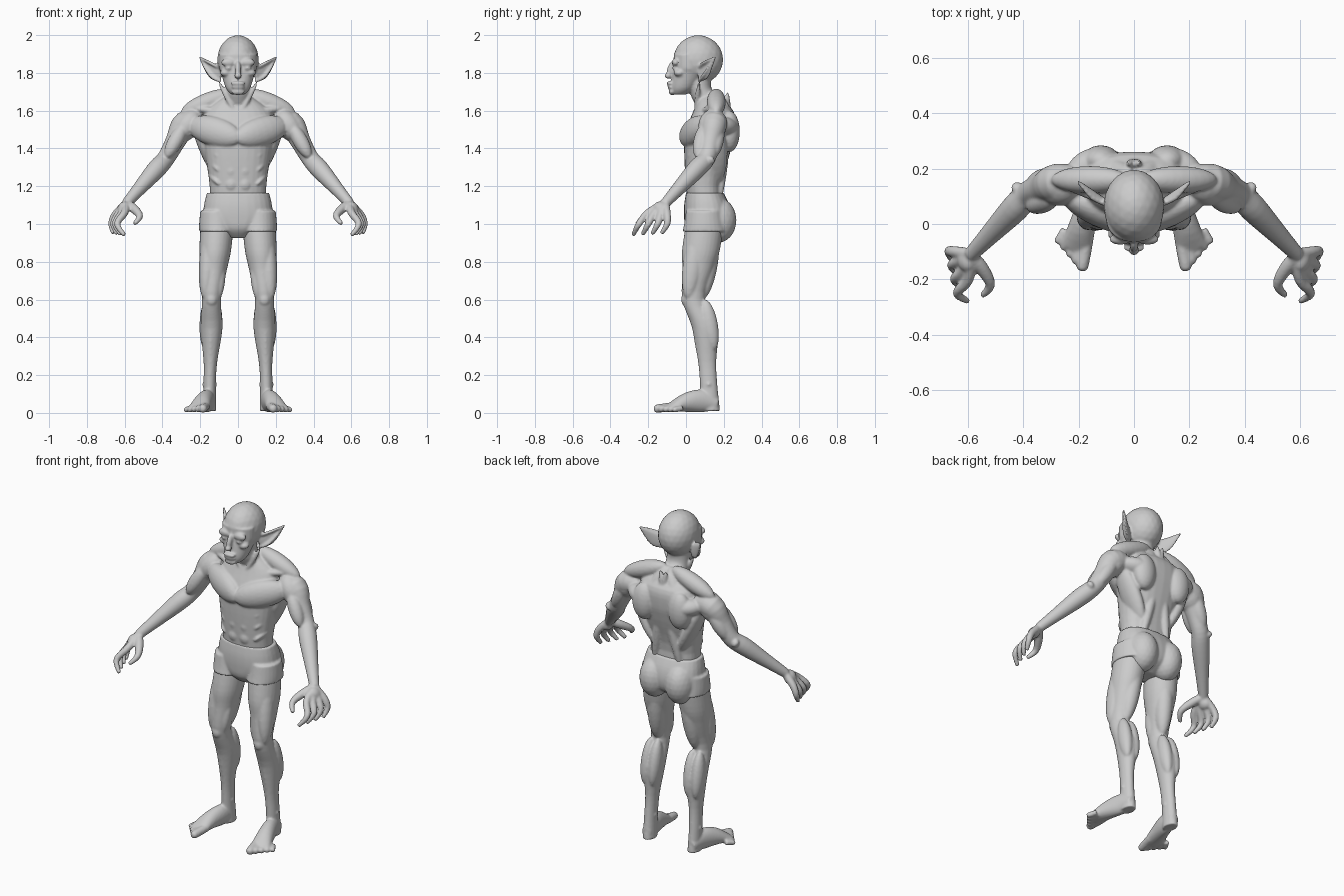
import bpy
import bmesh
from math import cos, sin, tau, copysign
from mathutils import Vector, Matrix

if "Cube" in bpy.data.objects:
    bpy.data.objects.remove(bpy.data.objects["Cube"])

X, Y, Z = (Vector(axis) for axis in Matrix.Identity(3))
SEGMENTS = 28


def material(name, value):
    mat = bpy.data.materials.new(name)
    mat.use_nodes = True
    colour = (value, value, value, 1)
    mat.diffuse_color = colour
    mat.node_tree.nodes["Principled BSDF"].inputs["Base Color"].default_value = colour
    return mat


def frame(direction, reference):
    """Axes whose third follows direction and whose second leans to reference."""
    along = direction.normalized()
    up = (reference - along * reference.dot(along)).normalized()
    return up.cross(along), up, along


def smooth_rows(rows, steps=4):
    """Run a smooth spline through rows of point, width and optional depth."""
    rows = [(*row[0], row[1], row[-1]) for row in rows]
    padded = [rows[0], *rows, rows[-1]]
    result = []
    for before, start, end, after in zip(padded, padded[1:], padded[2:], padded[3:]):
        for step in range(steps):
            t = step / steps
            result.append([b + t / 2 * (c - a + t * (2 * a - 5 * b + 4 * c - d + t * (3 * (b - c) + d - a)))
                           for a, b, c, d in zip(before, start, end, after)])
    return result + [rows[-1]]


def tube(bm, rows, both=True, level=False, reference=Y, power=1):
    """Loft ellipses along a path, mirrored when both is set."""
    rows = smooth_rows(rows)
    centres = [Vector(row[:3]) for row in rows]
    for side in (1, -1) if both else (1,):
        rings = []
        for i, (centre, row) in enumerate(zip(centres, rows)):
            tangent = centres[min(i + 1, len(rows) - 1)] - centres[max(i - 1, 0)]
            across, up, along = (X, Y, Z) if level else frame(tangent, reference)
            ring = []
            for k in range(SEGMENTS):
                angle = tau * k / SEGMENTS
                c, s = (copysign(abs(v) ** power, v) for v in (cos(angle), sin(angle)))
                point = centre + across * c * row[-2] + up * s * row[-1]
                point.x *= side
                ring.append(bm.verts.new(point))
            rings.append(ring)
        for low, high in zip(rings, rings[1:]):
            for k in range(SEGMENTS):
                n = (k + 1) % SEGMENTS
                bm.faces.new((low[k], low[n], high[n], high[k]))
        bm.faces.new(rings[0])
        bm.faces.new(rings[-1])


def stack(bm, rows, power):
    """Level loft on the centre line from height, half width, front and back."""
    tube(bm, [(Y * (front + back) / 2 + Z * height, width, (back - front) / 2)
              for height, width, front, back in rows], both=False, level=True, power=power)


def muscle(bm, start, end, width, depth=None, out=0, back=0, both=True):
    """Ellipsoid stretched from start to end, shifted outward and backward."""
    span = end - start
    axes = Matrix(frame(span, Y)).transposed().to_4x4()
    size = Matrix.Diagonal((width, depth or width, span.length / 2, 1))
    place = Matrix.Translation((start + end) / 2 + X * out + Y * back) @ axes @ size
    for side in (1, -1) if both else (1,):
        flip = Matrix.Diagonal((side, 1, 1, 1))
        bmesh.ops.create_icosphere(bm, subdivisions=3, radius=1, matrix=flip @ place)


def finish(bm, name, mat):
    """Fuse the overlapping volumes into one smooth skin."""
    bmesh.ops.recalc_face_normals(bm, faces=bm.faces)
    mesh = bpy.data.meshes.new(name)
    bm.to_mesh(mesh)
    bm.free()
    mesh.materials.append(mat)
    obj = bpy.data.objects.new(name, mesh)
    bpy.context.collection.objects.link(obj)
    fuse = obj.modifiers.new("fuse", 'REMESH')
    fuse.mode = 'VOXEL'
    fuse.voxel_size = .0065
    fuse.use_smooth_shade = True
    soften = obj.modifiers.new("soften", 'SMOOTH')
    soften.factor = .5
    soften.iterations = 4


# Landmarks on the left half of the body
shoulder = Vector((.28, .15, 1.53))
elbow = Vector((.38, .11, 1.35))
wrist = Vector((.59, -.11, 1.11))
hip = Vector((.11, .1, 1))
knee = Vector((.14, .04, .6))
calf = Vector((.14, .1, .45))
ankle = Vector((.15, .12, .15))
heel = Vector((.15, .13, .01))
chest = Vector((0, .02, 1.45))
collar = Vector((0, .05, 1.58))
nape = Vector((0, .15, 1.7))
scapula = Vector((.12, .23, 1.5))
waist = Vector((.12, .15, 1.2))
ear_root = Vector((.09, .07, 1.79))
ear_tip = Vector((.205, .155, 1.885))

clay = material("clay grey", .6)
body = bmesh.new()

# Torso and neck
stack(body, [(1, .15, .02, .22), (1.2, .15, 0, .19), (1.4, .18, -.01, .24), (1.5, .19, 0, .26),
             (1.6, .17, .04, .25), (1.68, .06, .07, .16)], power=.85)
tube(body, [(nape - Z * .1, .07), (nape - Y * .07, .066, .058), (nape + Z * .1 - Y * .08, .068)], both=False)

# Chest and belly muscles
muscle(body, chest, shoulder, width=.078, depth=.055, out=-.015, back=-.04)
muscle(body, collar, shoulder + Z * .09, width=.018)
muscle(body, collar, ear_root - Z * .04, width=.014, out=.01)
for row in range(3):
    middle = chest - Z * (.1 + .07 * row)
    muscle(body, middle + Z * .04, middle - Z * .04, width=.036, depth=.027, out=.035)
    rib = middle + X * .1 - Y * .01
    muscle(body, rib, rib + (X + Y * 2 + Z) * .05, width=.016, depth=.03)

# Back muscles
muscle(body, nape, shoulder + Z * .06, width=.05, out=.02, back=.01)
muscle(body, nape, scapula, width=.04, depth=.045)
muscle(body, scapula + Z * .1, scapula - Z * .12, width=.07, depth=.055)
muscle(body, scapula, shoulder, width=.05, depth=.06, out=-.04, back=.02)
muscle(body, shoulder, waist, width=.04, depth=.07, out=-.05)
muscle(body, nape, hip + Z * .1, width=.032, depth=.035, out=-.02, back=.07)

# Skull and jaw
skull = Vector((0, .065, 1.87))
muscle(body, skull - Z * .13, skull + Z * .13, width=.11, depth=.132, both=False)
stack(body, [(1.685, .035, -.07, 0), (1.72, .065, -.08, .05), (1.8, .09, -.07, .1),
             (1.83, .1, -.065, .1), (1.9, .1, -.065, .1)], power=.95)

# Brow, eyes, cheeks, nose, lips and chin
brow = Vector((.05, -.055, 1.855))
eye = brow - Z * .03
cheek = Vector((.065, -.035, 1.8))
nose = Vector((0, -.095, 1.785))
muscle(body, brow - X * .04, brow + X * .04, width=.022, depth=.02)
muscle(body, eye - X * .02, eye + X * .02, width=.013, depth=.018)
muscle(body, cheek - X * .035, cheek + X * .03, width=.02, depth=.03)
muscle(body, nose + Z * .08 + Y * .03, nose - Z * .01, width=.015, depth=.02, both=False)
for drop, half, size in ((0, .02, .016), (.04, .04, .011), (.06, .035, .011), (.085, .035, .018)):
    spot = nose - Z * drop + Y * drop / 4
    muscle(body, spot - X * half, spot + X * half, width=size, depth=.018, both=False)

# Pointed ears with a raised rim
tube(body, [(ear_root, .011, .035), (ear_root.lerp(ear_tip, .4) - Z * .02, .009, .04),
            (ear_tip, .005)], reference=Z)
for rise, bulge in ((.035, .015), (-.035, -.05)):
    tube(body, [(ear_root + Z * rise, .009),
                (ear_root.lerp(ear_tip, .5) + Z * bulge - Y * .02, .009), (ear_tip, .005)])

# Arms
tube(body, [(shoulder - X * .08, .06), (shoulder, .068), (shoulder.lerp(elbow, .5), .054),
            (elbow, .047), (elbow.lerp(wrist, .25), .05), (elbow.lerp(wrist, .7), .036), (wrist, .027)])
muscle(body, shoulder + (Z - X) * .07, shoulder.lerp(elbow, .5), width=.066, depth=.075)
muscle(body, shoulder, elbow, width=.04, back=-.05)
muscle(body, shoulder, elbow, width=.04, back=.03)
muscle(body, elbow, elbow.lerp(wrist, .5), width=.045)
muscle(body, elbow, elbow.lerp(wrist, .1), width=.025, out=.03, back=.03)

# Hands, each finger running from the wrist
index = [Vector((.6, -.2, 1.06)), Vector((.64, -.25, 1)), Vector((.6, -.28, .94))]
little = [Vector((.65, -.1, 1.05)), Vector((.67, -.1, 1)), Vector((.66, -.13, .95))]
for finger in range(4):
    joints = [a.lerp(b, finger / 3) for a, b in zip(index, little)]
    tube(body, [(wrist, .022), *zip(joints, (.02, .017, .011))])
thumb = [wrist, Vector((.55, -.16, 1.08)), Vector((.52, -.22, 1.04)), Vector((.55, -.26, 1))]
tube(body, list(zip(thumb, (.022, .024, .018, .011))))
muscle(body, wrist, index[0].lerp(little[0], .5), width=.03, depth=.045)

# Legs
tube(body, [(hip, .088, .1), (hip.lerp(knee, .35), .084, .1), (hip.lerp(knee, .6), .07, .083),
            (knee, .05, .06), (calf, .058, .068), (calf.lerp(ankle, .6), .036, .048),
            (ankle, .033, .046), (heel, .035, .05)], level=True)
muscle(body, hip, knee, width=.046, depth=.055, out=.035, back=-.03)
muscle(body, hip.lerp(knee, .4), knee, width=.03, depth=.035, out=-.035, back=-.025)
muscle(body, hip, knee, width=.05, depth=.055, out=-.01, back=.045)
muscle(body, knee + Z * .04, knee - Z * .04, width=.033, back=-.033)
for out in (-.025, .025):
    muscle(body, knee, knee.lerp(ankle, .6), width=.036, depth=.045, out=out, back=.06)
muscle(body, knee, ankle, width=.018, depth=.025, back=-.01)
muscle(body, ankle - X * .04, ankle + X * .04, width=.023)

# Feet and toes
ball = Vector((.21, -.09, .025))
tube(body, [(heel + (Y + Z) * .035, .028, .034), (heel.lerp(ball, .2) + Z * .05, .04, .06),
            (heel.lerp(ball, .6) + Z * .035, .048, .05), (ball, .058, .02)], reference=Z)
for toe in range(5):
    t = toe / 4
    root = Vector((.17, -.06, .035)).lerp(Vector((.25, -.02, .025)), t)
    end = Vector((.19, -.17, .02)).lerp(Vector((.28, -.07, .015)), t)
    size = .023 - .008 * t ** .5
    tube(body, [(root, size), (root.lerp(end, .6), size), (root.lerp(end, .9), size * .9),
                (end, size * .4)], reference=Z)
finish(body, "body", clay)

# Close fitting shorts
shorts = bmesh.new()
stack(shorts, [(1.165, .165, 0, .2), (1.1, .18, -.01, .23), (1.03, .18, -.01, .24),
               (.97, .12, 0, .22), (.925, .05, .04, .15)], power=.85)
tube(shorts, [(hip + Z * .07, .09, .1), (hip, .096, .11), (hip - Z * .04, .096, .118)], level=True)
muscle(shorts, hip + Z * .14, hip - Z * .1, width=.085, depth=.097, out=-.025, back=.07)
finish(shorts, "shorts", clay)
